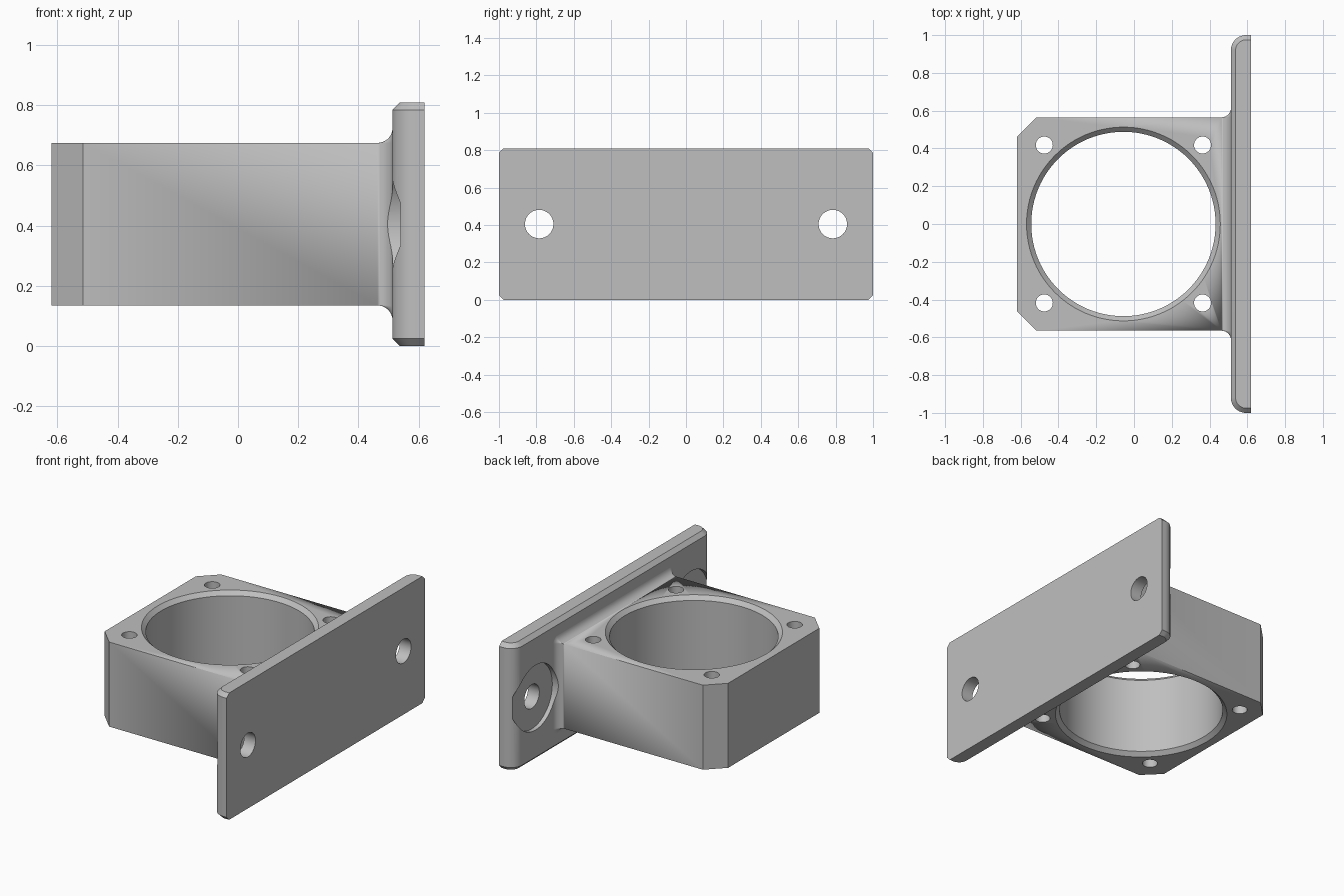
import bpy, bmesh
from math import sin, cos, pi, radians

cube = bpy.data.objects.get("Cube")
if cube:
    bpy.data.objects.remove(cube, do_unlink=True)

metal = bpy.data.materials.new("plain_grey")
metal.use_nodes = True
GREY = (0.52, 0.52, 0.52, 1)
metal.diffuse_color = GREY
metal.node_tree.nodes["Principled BSDF"].inputs["Base Color"].default_value = GREY

MID_Z = 0.405      # mid height of the whole bracket
PLATE_X = 0.513    # inner face of the mounting plate


def loft(bm, rings):
    """Skin a list of equal-length point rings and cap both ends."""
    rows = [[bm.verts.new(p) for p in ring] for ring in rings]
    n = len(rows[0])
    for a, b in zip(rows, rows[1:]):
        for i in range(n):
            j = (i + 1) % n
            bm.faces.new((a[i], a[j], b[j], b[i]))
    bm.faces.new(rows[0][::-1])
    bm.faces.new(rows[-1])


def finish(bm, name):
    bmesh.ops.remove_doubles(bm, verts=bm.verts, dist=1e-5)
    bmesh.ops.recalc_face_normals(bm, faces=bm.faces)
    mesh = bpy.data.meshes.new(name)
    bm.to_mesh(mesh)
    bm.free()
    mesh.materials.append(metal)
    obj = bpy.data.objects.new(name, mesh)
    bpy.context.collection.objects.link(obj)
    return obj


def lathe(bm, profile, centre, axis, steps):
    """Turn (radius, position) pairs about a line along x or z."""
    rings = []
    for r, d in profile:
        ring = []
        for i in range(steps):
            u, v = r * cos(2 * pi * i / steps), r * sin(2 * pi * i / steps)
            if axis == "z":
                ring.append((centre[0] + u, centre[1] + v, d))
            else:
                ring.append((d, centre[0] + u, centre[1] + v))
        rings.append(ring)
    loft(bm, rings)


# Mounting plate: rounded inner ends, chamfered top and bottom rim
def plate_ring(z, inset):
    r = 0.08
    arc = [(PLATE_X + r + (r - inset) * cos(a), 1 - r + (r - inset) * sin(a))
           for a in (radians(90 + 90 * k / 10) for k in range(11))]
    half = [(0.62, 1 - inset)] + arc
    return [(x, y, z) for x, y in half] + [(x, -y, z) for x, y in reversed(half)]


bm = bmesh.new()
loft(bm, [plate_ring(0, 0.025), plate_ring(0.025, 0),
          plate_ring(0.785, 0), plate_ring(0.81, 0.025)])
bracket = finish(bm, "mounting_bracket")


# Square housing: cut corners at the far end, flared fillet into the plate
def housing_ring(x, half_y, flare):
    ring = []
    for q, (sy, sz) in enumerate(((1, 1), (-1, 1), (-1, -1), (1, -1))):
        for k in range(7):
            a = radians(90 * q + 15 * k)
            ring.append((x, sy * half_y + flare * cos(a),
                         MID_Z + sz * 0.27 + flare * sin(a)))
    return ring


FILLET = 0.05
sections = [(-0.62, 0.46, 0), (-0.515, 0.565, 0)]
for k in range(10):
    a = radians(10 * k)
    sections.append((PLATE_X + 0.0005 - FILLET + FILLET * sin(a), 0.565,
                     FILLET * (1 - cos(a))))
sections.append((0.57, 0.565, FILLET))
bm = bmesh.new()
loft(bm, [housing_ring(*s) for s in sections])
housing = finish(bm, "housing_block")

# Cutters: chamfered main bore, four screw holes, two counterbored plate holes
bm = bmesh.new()
lathe(bm, [(0.515, 0), (0.515, 0.133), (0.488, 0.16), (0.488, 0.65),
           (0.515, 0.677), (0.515, 0.9)], (-0.056, 0), "z", 96)
for x in (-0.475, 0.363):
    for y in (-0.418, 0.418):
        lathe(bm, [(0.045, 0), (0.045, 0.9)], (x, y), "z", 32)
for y in (-0.785, 0.785):
    lathe(bm, [(0.207, 0.3), (0.207, 0.54), (0.076, 0.54), (0.076, 0.8)],
          (y, MID_Z), "x", 64)
cutter = finish(bm, "hole_cutter")

# Join the block to the plate, then drill
for tool, operation in ((housing, "UNION"), (cutter, "DIFFERENCE")):
    mod = bracket.modifiers.new(tool.name, "BOOLEAN")
    mod.operation = operation
    mod.solver = "EXACT"
    mod.object = tool
    tool.hide_render = True
graph = bpy.context.evaluated_depsgraph_get()
solid = bpy.data.meshes.new_from_object(bracket.evaluated_get(graph))
bracket.modifiers.clear()
bracket.data = solid
solid.materials.clear()
solid.materials.append(metal)
solid.polygons.foreach_set("material_index", [0] * len(solid.polygons))
for tool in (housing, cutter):
    bpy.data.objects.remove(tool, do_unlink=True)

# Smooth the curved walls while keeping the edges crisp
for obj in bpy.context.selected_objects:
    obj.select_set(False)
bracket.select_set(True)
bpy.context.view_layer.objects.active = bracket
bpy.ops.object.shade_smooth_by_angle(angle=radians(25))
weighted = bracket.modifiers.new("flat_face_normals", "WEIGHTED_NORMAL")
weighted.keep_sharp = True
